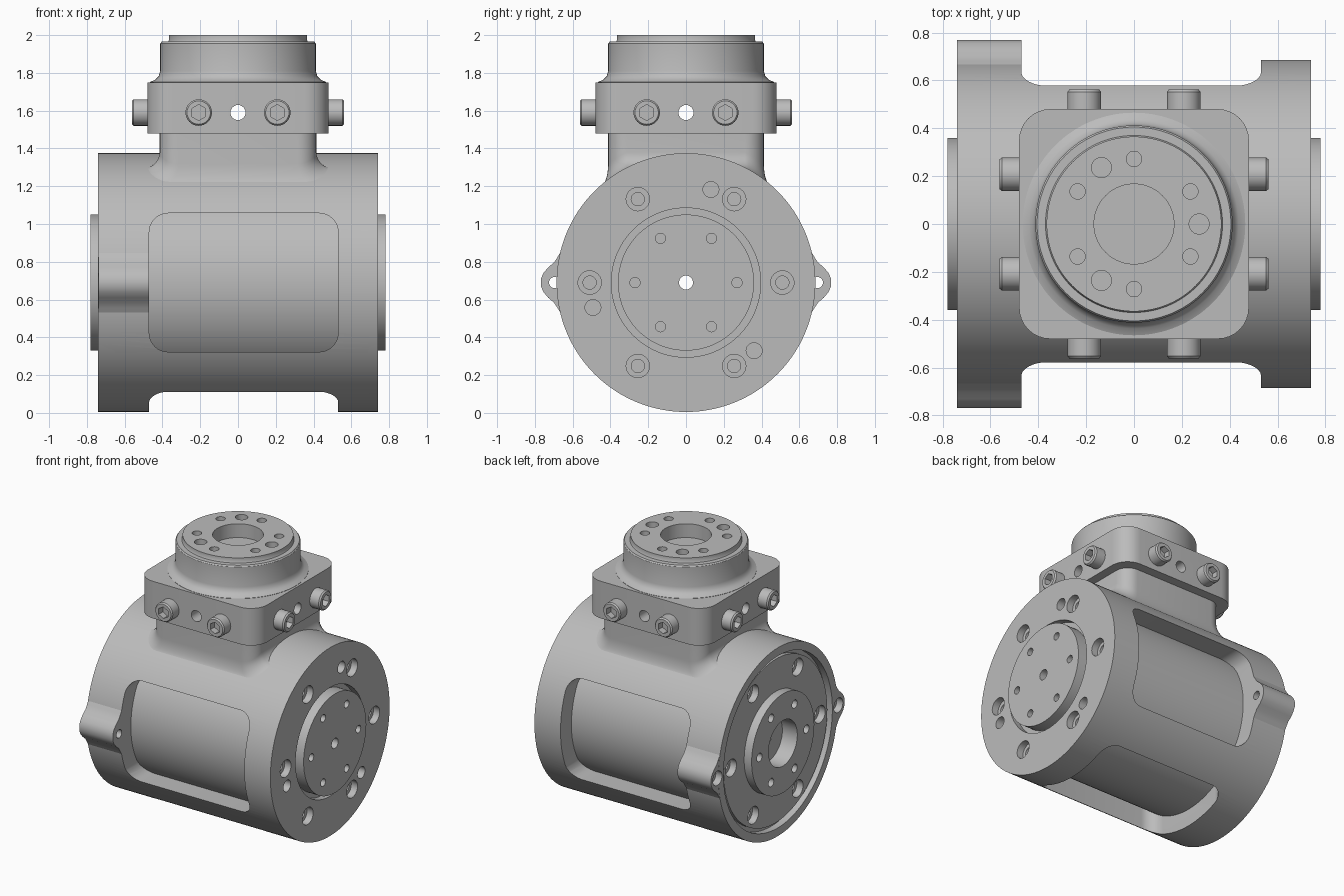
import bpy, bmesh
from math import pi, sin, cos, sqrt, radians
from mathutils import Matrix

if "Cube" in bpy.data.objects:
    bpy.data.objects.remove(bpy.data.objects["Cube"])

GREY = (0.5, 0.5, 0.5, 1)
metal = bpy.data.materials.new("grey_metal")
metal.use_nodes = True
metal.diffuse_color = GREY
metal.node_tree.nodes["Principled BSDF"].inputs["Base Color"].default_value = GREY

AXIS_Z, BODY_R = 0.69, 0.685
move = Matrix.Translation
CENTRE = move((0, 0, AXIS_Z))
TO_LEFT = CENTRE @ Matrix.Rotation(pi / 2, 4, 'Y')     # local z points to +x
TO_RIGHT = CENTRE @ Matrix.Rotation(-pi / 2, 4, 'Y')   # local z points to -x


def loft(bm, loops, cap=True, closed=False):
    """Skin a list of point loops."""
    rings = [[bm.verts.new(p) for p in loop] for loop in loops]
    n = len(rings[0])
    pairs = list(zip(rings, rings[1:])) + ([(rings[-1], rings[0])] if closed else [])
    for a, b in pairs:
        for i in range(n):
            j = (i + 1) % n
            bm.faces.new((a[i], a[j], b[j], b[i]))
    if cap:
        bm.faces.new(rings[0][::-1])
        bm.faces.new(rings[-1])


def lathe(bm, profile, matrix=Matrix(), segs=96, closed=False):
    """Turn (radius, height) points about local z; open profiles are capped."""
    angles = [2 * pi * i / segs for i in range(segs)]
    loft(bm, [[matrix @ move((r * cos(a), r * sin(a), h)).translation for a in angles]
              for r, h in profile], not closed, closed)


def rounded_rect(hx, hy, r, steps=8):
    pts = []
    for k, (sx, sy) in enumerate(((1, 1), (-1, 1), (-1, -1), (1, -1))):
        for i in range(steps + 1):
            a = (k + i / steps) * pi / 2
            pts.append((sx * (hx - r) + r * cos(a), sy * (hy - r) + r * sin(a)))
    return pts


def prism(bm, outline, z0, z1, matrix=Matrix()):
    loft(bm, [[matrix @ move((x, y, z)).translation for x, y in outline] for z in (z0, z1)])


def finish(name, bm, smooth=True):
    bmesh.ops.recalc_face_normals(bm, faces=bm.faces[:])
    mesh = bpy.data.meshes.new(name)
    bm.to_mesh(mesh)
    bm.free()
    mesh.materials.append(metal)
    ob = bpy.data.objects.new(name, mesh)
    bpy.context.collection.objects.link(ob)
    return ob


def activate(ob):
    bpy.ops.object.select_all(action='DESELECT')
    ob.select_set(True)
    bpy.context.view_layer.objects.active = ob


def cut(ob, *cutters):
    activate(ob)
    for c in cutters:
        mod = ob.modifiers.new("cut", 'BOOLEAN')
        mod.operation, mod.solver, mod.object = 'DIFFERENCE', 'EXACT', c
        bpy.ops.object.modifier_apply(modifier=mod.name)


def smooth(ob):
    activate(ob)
    bpy.ops.object.shade_smooth_by_angle(angle=radians(30))


def drill(bm, matrix, ring, degrees, radius, top, depth, segs=24):
    """Blind holes on a bolt circle."""
    for d in degrees:
        a = radians(d)
        lathe(bm, [(radius, top - depth), (radius, top + 0.05)],
              matrix @ move((ring * cos(a), ring * sin(a), 0)), segs)


def bolt_recesses(bm, matrix, face):
    """Counterbores with a hexagon socket at the bottom."""
    for k in range(6):
        a = radians(60 * k + 90)
        lathe(bm, [(0.035, face - 0.1), (0.035, face - 0.05), (0.062, face - 0.05),
                   (0.062, face + 0.03)],
              matrix @ move((0.51 * cos(a), 0.51 * sin(a), 0)), 24)


SIX = range(30, 360, 60)
SIX_SIDE = range(90, 450, 60)

# Main housing, turned about the x axis, with end discs and grooves
bm = bmesh.new()
lathe(bm, [(0.037, 0.78), (0.36, 0.78), (0.36, 0.69), (0.395, 0.69), (0.395, 0.74),
           (BODY_R, 0.74), (BODY_R, -0.74), (0.625, -0.74), (0.625, -0.69),
           (0.595, -0.69), (0.595, -0.72), (0.36, -0.72), (0.36, -0.78),
           (0.165, -0.78), (0.165, -0.66), (0.037, -0.66)], TO_LEFT, 128, True)
housing = finish("main_housing", bm)

# Window cutters: front, back and underside
bm = bmesh.new()
outline = rounded_rect(0.5, 0.367, 0.1)
for turn in (pi / 2, -pi / 2, pi):
    prism(bm, outline, 0.4, 0.9,
          CENTRE @ move((0.03, 0, 0)) @ Matrix.Rotation(turn, 4, 'X'))
windows = finish("window_cutter", bm)

# Holes in both end faces
bm = bmesh.new()
bolt_recesses(bm, TO_LEFT, 0.74)
bolt_recesses(bm, TO_RIGHT, 0.72)
drill(bm, TO_LEFT, 0.51, (45, 165, 285), 0.042, 0.74, 0.08)
drill(bm, TO_LEFT, 0.27, SIX_SIDE, 0.027, 0.78, 0.06)
drill(bm, TO_RIGHT, 0.27, SIX_SIDE, 0.03, 0.78, 0.06)
end_holes = finish("end_hole_cutter", bm)

# Stepped holes through the side lugs
bm = bmesh.new()
for s in (1, -1):
    lathe(bm, [(0.03, 0.4), (0.03, 0.69), (0.052, 0.69), (0.052, 0.8)],
          TO_RIGHT @ move((0, s * 0.695, 0)), 24)
lug_holes = finish("lug_hole_cutter", bm)
cut(housing, windows, end_holes, lug_holes)

# Side lugs with flared roots
bm = bmesh.new()
half = [(0.64, 0.2), (0.662, 0.165), (0.68, 0.135), (0.70, 0.105), (0.73, 0.08),
        (0.755, 0.05), (0.768, 0.02)]
for s in (1, -1):
    lug = [(v, s * u) for u, v in half] + [(-v, s * u) for u, v in reversed(half)]
    prism(bm, lug, 0.47, 0.739, TO_RIGHT)
lugs = finish("side_lugs", bm)
cut(lugs, lug_holes)

# Core seen through the windows
bm = bmesh.new()
lathe(bm, [(0.037, -0.6), (0.56, -0.6), (0.56, 0.6), (0.037, 0.6)], TO_LEFT, 128, True)
core = finish("inner_core", bm)

# Neck blending down into the round housing
bm = bmesh.new()
neck_loops = [[(x, y, 1.5) for x, y in rounded_rect(0.415, 0.412, 0.1)]]
for i in range(9):
    t = i / 8 * pi / 2
    out, lift = 0.085 * (1 - cos(t)), 0.085 * (1 - sin(t))
    neck_loops.append([(x, y, AXIS_Z - 0.004 + lift + sqrt(BODY_R ** 2 - y * y)) for x, y in
                       rounded_rect(0.415 + out, 0.412 + 0.3 * out, 0.1 + 0.3 * out)])
neck_loops.append([(x * 0.95, y * 0.95, 1.1) for x, y, z in neck_loops[-1]])
loft(bm, neck_loops)
neck = finish("neck", bm)

# Square collar with crossing through holes
bm = bmesh.new()
prism(bm, rounded_rect(0.48, 0.48, 0.13), 1.48, 1.75)
collar = finish("clamp_collar", bm)
cross = []
for axis in 'XY':
    bm = bmesh.new()
    lathe(bm, [(0.04, -0.6), (0.04, 0.6)],
          move((0, 0, 1.59)) @ Matrix.Rotation(pi / 2, 4, axis), 24)
    cross.append(finish("cross_hole_cutter", bm))
cut(collar, *cross)

# Round top flange with bore and bolt circle
bm = bmesh.new()
lathe(bm, [(0.465, 1.70), (0.465, 1.752), (0.437, 1.765), (0.42, 1.782), (0.412, 1.81),
           (0.412, 1.955), (0.405, 1.965), (0.37, 1.965), (0.365, 1.975), (0.365, 2.0),
           (0.167, 2.0), (0.167, 1.9)], segs=128)
flange = finish("top_flange", bm)
bm = bmesh.new()
drill(bm, Matrix(), 0.272, SIX, 0.032, 2.0, 0.07)
drill(bm, Matrix(), 0.272, (0, 120, 240), 0.042, 2.0, 0.07)
flange_holes = finish("flange_hole_cutter", bm)
cut(flange, flange_holes)

# Socket-head clamp screws, two on each side of the collar
bm = bmesh.new()
lathe(bm, [(0.07, -0.02), (0.07, 0.072), (0.062, 0.082)], segs=32)
screw = finish("clamp_screw", bm)
bm = bmesh.new()
lathe(bm, [(0.042, 0.035), (0.042, 0.12)], segs=6)
socket = finish("socket_cutter", bm)
cut(screw, socket)
smooth(screw)
for k in range(4):
    for s in (0.208, -0.208):
        ob = screw if (k, s) == (0, 0.208) else bpy.data.objects.new("clamp_screw", screw.data)
        if ob is not screw:
            bpy.context.collection.objects.link(ob)
        ob.matrix_world = (Matrix.Rotation(k * pi / 2, 4, 'Z') @ move((0.48, s, 1.59))
                           @ Matrix.Rotation(pi / 2, 4, 'Y'))

for ob in (housing, lugs, core, neck, collar, flange):
    smooth(ob)
for ob in (windows, end_holes, lug_holes, flange_holes, socket, *cross):
    bpy.data.objects.remove(ob)
